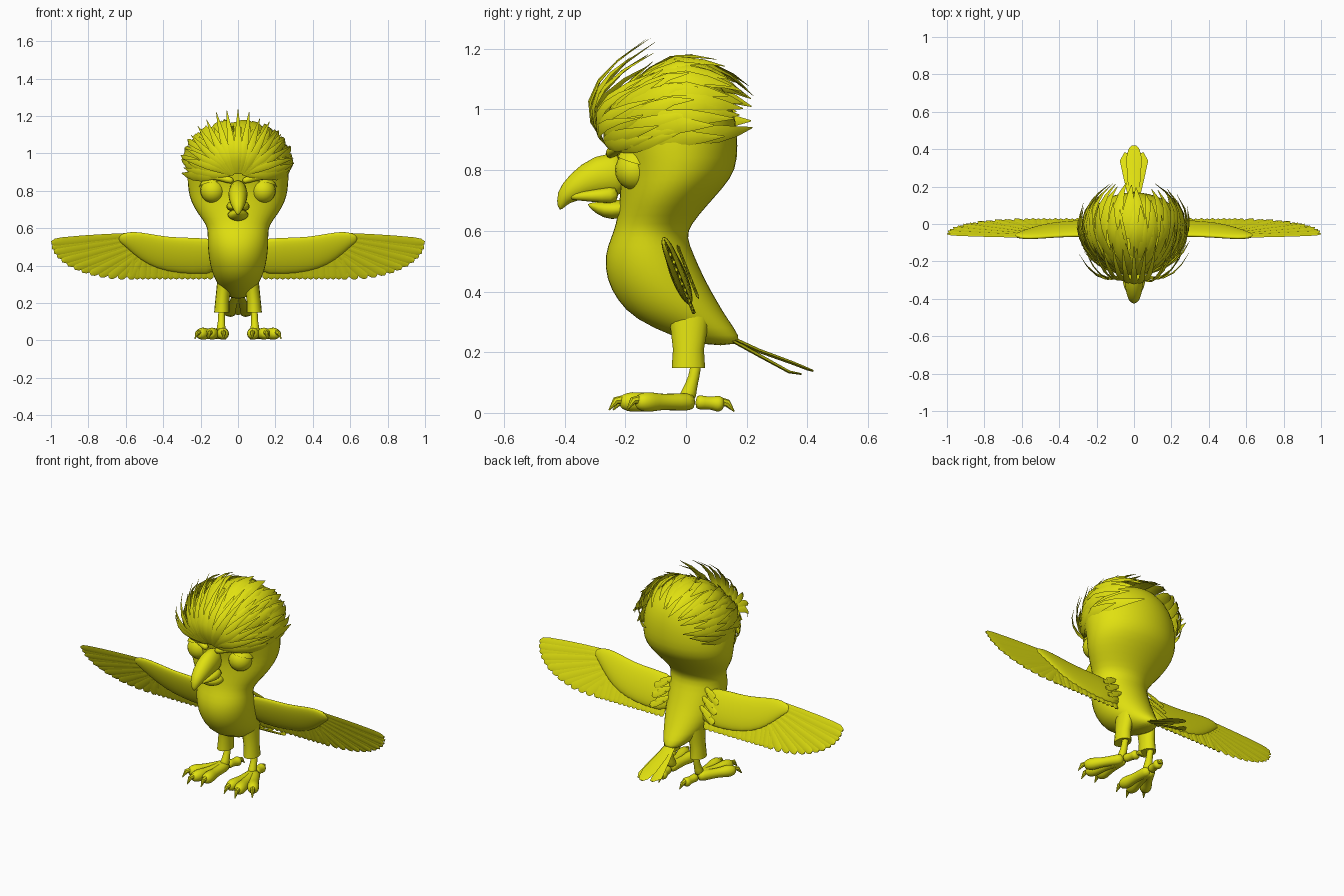
import bpy, bmesh, random
from math import sin, cos, pi, radians
from mathutils import Vector as V

random.seed(4)
cube = bpy.data.objects.get("Cube")
if cube:
    bpy.data.objects.remove(cube)

mat = bpy.data.materials.new("olive yellow")
mat.use_nodes = True
mat.diffuse_color = (0.75, 0.75, 0.005, 1)
mat.node_tree.nodes["Principled BSDF"].inputs["Base Color"].default_value = mat.diffuse_color


def sweep(bm, pts, widths, heights, up=(0, 0, 1), n=4, tangent=None):
    """Loft elliptical rings along a path; up is one vector or one per point."""
    pts = [V(p) for p in pts]
    ups = up if isinstance(up, list) else [up] * len(pts)
    rings = []
    for i, p in enumerate(pts):
        t = V(tangent) if tangent else pts[min(i + 1, len(pts) - 1)] - pts[max(i - 1, 0)]
        t.normalize()
        side = t.cross(V(ups[i])).normalized()
        nrm = side.cross(t)
        ring = []
        for k in range(n):
            a = 2 * pi * k / n
            ring.append(bm.verts.new(p + side * widths[i] * cos(a) + nrm * heights[i] * sin(a)))
        rings.append(ring)
    for a, b in zip(rings, rings[1:]):
        for k in range(n):
            bm.faces.new((a[k], a[(k + 1) % n], b[(k + 1) % n], b[k]))
    bm.faces.new(rings[0])
    bm.faces.new(rings[-1])


def ball(bm, centre, radius):
    new = bmesh.ops.create_uvsphere(bm, u_segments=20, v_segments=12, radius=radius)["verts"]
    bmesh.ops.translate(bm, verts=new, vec=centre)


def finish(name, bm, mirror=False, sub=0, angle=40):
    bmesh.ops.recalc_face_normals(bm, faces=bm.faces[:])
    mesh = bpy.data.meshes.new(name)
    bm.to_mesh(mesh)
    bm.free()
    mesh.materials.append(mat)
    ob = bpy.data.objects.new(name, mesh)
    bpy.context.collection.objects.link(ob)
    bpy.ops.object.select_all(action='DESELECT')
    ob.select_set(True)
    bpy.context.view_layer.objects.active = ob
    if sub:
        mesh.shade_smooth()
        ob.modifiers.new("Smooth", 'SUBSURF').levels = sub
        ob.modifiers["Smooth"].render_levels = sub
    else:
        bpy.ops.object.shade_smooth_by_angle(angle=radians(angle))
    if mirror:
        ob.modifiers.new("Mirror", 'MIRROR').use_axis[0] = True
    return ob


# Body and head: height, front y, back y, half width
profile = [(.222, .06, .17, .03), (.25, -.04, .18, .07), (.31, -.17, .135, .115),
           (.37, -.225, .10, .14), (.44, -.262, .06, .155), (.52, -.268, .025, .162),
           (.58, -.245, 0, .16), (.62, -.23, .015, .168), (.68, -.22, .065, .215),
           (.74, -.215, .12, .25), (.80, -.215, .165, .265), (.88, -.235, .17, .27),
           (.96, -.26, .165, .268), (1.05, -.23, .14, .22), (1.12, -.15, .08, .12)]
bm = bmesh.new()
sweep(bm, [(0, (f + b) / 2, z) for z, f, b, w in profile], [w * 1.02 for z, f, b, w in profile],
      [(b - f) / 2 * 1.02 for z, f, b, w in profile], (0, -1, 0), 20, (0, 0, 1))
finish("body_and_head", bm, sub=1)

# Beak
bm = bmesh.new()
sweep(bm, [(0, -.18, .79), (0, -.29, .785), (0, -.36, .745), (0, -.408, .71), (0, -.416, .668)],
      [.05, .056, .046, .03, .006], [.08, .072, .05, .028, .006], n=12)
finish("upper_beak", bm, sub=1)
bm = bmesh.new()
sweep(bm, [(0, -.18, .675), (0, -.25, .668), (0, -.29, .675), (0, -.325, .688)],
      [.065, .056, .035, .005], [.03, .036, .022, .004], n=12)
finish("lower_beak", bm, sub=1)
bm = bmesh.new()
sweep(bm, [(.03, -.22, .72), (.04, -.28, .715), (.035, -.34, .715), (.02, -.385, .71)],
      [.03, .028, .022, .008], [.035, .025, .018, .008], n=8)
finish("beak_edge", bm, True, 1)

# Eyes with heavy upper lids
bm = bmesh.new()
ball(bm, (.135, -.168, .80), .066)
finish("eye", bm, True)
bm = bmesh.new()
ball(bm, (.135, -.165, .802), .075)
bmesh.ops.bisect_plane(bm, geom=bm.verts[:] + bm.edges[:] + bm.faces[:], clear_inner=True,
                       plane_co=(.135, -.165, .832), plane_no=(.15, .25, 1))
finish("eyelid", bm, True)
bm = bmesh.new()
sweep(bm, [(.02, -.255, .85), (.08, -.235, .868), (.15, -.205, .878), (.22, -.15, .87)],
      [.02, .024, .022, .01], [.022, .02, .016, .008], n=8)
finish("brow", bm, True, 1)

# Head feathers, laid along an ellipsoid that starts at the forehead
centre = V((0, -.035, .965))


def on_skull(t, a, scale):
    p = V((.275 * sin(t) * sin(a), -.235 * cos(t), .2 * sin(t) * cos(a) - .07 * max(cos(t), 0)))
    return centre + p * scale


leaf = [.35, .8, 1, .85, .5, .06]
bm = bmesh.new()
rows = [(75, 150, 16, 102, .16, .034), (50, 125, 19, 108, .14, .034),
        (25, 100, 19, 106, .12, .03), (8, 72, 17, 100, .1, .026)]
for r, (t0, t1, count, reach, lift, width) in enumerate(rows):
    for i in range(count):
        a = radians(reach * (2 * i / (count - 1) - 1) + random.uniform(-3, 3))
        start = radians(t0 + random.uniform(-5, 5))
        end = radians(t1 + random.uniform(-10, 10))
        tip = lift * random.uniform(.5, 1.4)
        bend = random.uniform(-.08, .08)
        pts = []
        for k in range(6):
            s = k / 5
            pts.append(on_skull(start + (end - start) * s, a + bend * s, .97 + .01 * r + tip * s * s))
        sweep(bm, pts, [width * w for w in leaf], [.009 * w for w in leaf], [p - centre for p in pts])
finish("head_feathers", bm, angle=50)

# Curling crest over the forehead
bm = bmesh.new()
for i in range(15):
    a = radians(-80 + 160 * i / 14)
    size = random.uniform(.88, 1.03)
    root = V((.05 * sin(a), -.27, .89))
    mid = V((.2 * sin(a), -.42 + .08 * abs(sin(a)), .93 + .13 * cos(a)))
    tip = V((.3 * sin(a), -.15 + random.uniform(-.04, .06), .92 + .32 * cos(a) * size))
    pts = []
    for k in range(6):
        s = k / 5
        pts.append(root * (1 - s) ** 2 + mid * 2 * s * (1 - s) + tip * s * s)
    sweep(bm, pts, [.02 * w for w in leaf], [.005 * w for w in leaf], [p - centre for p in pts])
finish("crest_feathers", bm, angle=50)


# Wings lie in a slanted plane
def on_wing(x, z, off=0):
    return V((x, -.075 + .4 * (.58 - z) + off, z))


face = (0, -1, -.4)
arm = [(.08, .55, .35, .03), (.25, .552, .35, .026), (.38, .556, .365, .024),
       (.48, .575, .40, .022), (.56, .585, .46, .02), (.61, .575, .51, .016), (.64, .56, .53, .006)]
bm = bmesh.new()
sweep(bm, [on_wing(x, (hi + lo) / 2) for x, hi, lo, th in arm],
      [(hi - lo) * .53 for x, hi, lo, th in arm], [th for x, hi, lo, th in arm], face, 16, (1, 0, 0))
finish("wing_arm", bm, True, 1)

blade = [.6, .85, 1, 1, .85, .35]


def wing_feather(bm, root, tip, width, off=0):
    pts = [on_wing(*root, off).lerp(on_wing(*tip, off), s) for s in (0, .3, .6, .85, .95, 1)]
    sweep(bm, pts, [width * w for w in blade], [.005] * 6, face)


bm = bmesh.new()
for i in range(13):
    s = i / 12
    th = s * pi / 2
    wing_feather(bm, (.58 - .08 * s, .56 - .1 * s),
                 (.58 + .418 * cos(th), .522 - .193 * sin(th)), .026 - .003 * s, .002 * (i % 2))
finish("primary_feathers", bm, True)
bm = bmesh.new()
for i in range(15):
    x = .15 + .03 * i
    wing_feather(bm, (x - .01, .46), (x, .328), .019, .002 * (i % 2))
finish("secondary_feathers", bm, True)
bm = bmesh.new()
for i in range(6):
    x = .15 + .03 * (i % 2)
    z = .53 - .025 * i
    wing_feather(bm, (x - .05, z + .02), (x + .03, z - .02), .018, .035)
finish("shoulder_feathers", bm, True)

# Tail fan
bm = bmesh.new()
sweep(bm, [(0, .14, .25), (0, .24, .205), (0, .35, .165), (0, .40, .145), (0, .42, .138)],
      [.025, .035, .042, .03, .012], [.008, .007, .006, .005, .003])
for sx in (-1, 1):
    sweep(bm, [(sx * .01, .14, .245), (sx * .03, .24, .19), (sx * .046, .34, .135), (sx * .04, .38, .128)],
          [.02, .024, .03, .012], [.006, .006, .005, .003])
finish("tail_feathers", bm)

# Legs
bm = bmesh.new()
sweep(bm, [(.07, .01, .33), (.078, .01, .27), (.084, .008, .21), (.087, .008, .148)],
      [.04, .038, .038, .041], [.07, .06, .051, .055], (0, -1, 0), 16, (0, 0, 1))
finish("thigh", bm, True)
bm = bmesh.new()
sweep(bm, [(.088, .035, .18), (.088, .028, .12), (.09, .01, .075), (.092, 0, .035)],
      [.019, .018, .022, .032], [.02, .018, .025, .035], (0, -1, 0), 12, (0, 0, 1))
finish("shank", bm, True, 1)

# Feet: three front toes and one hind toe, each with a claw
toes = bmesh.new()
claws = bmesh.new()
ankle = V((.092, .03, .036))
for x, y, size in ((.078, -.205, 1), (.15, -.22, 1), (.212, -.165, 1), (.075, .125, .8)):
    end = V((x, y, .036 * size))
    out = (end - ankle).normalized()
    steps = (0, .3, .6, .75, .9, 1)
    radii = [r * size for r in (.034, .028, .027, .035, .033, .018)]
    sweep(toes, [ankle.lerp(end, s) for s in steps], radii, radii, n=12)
    sweep(claws, [end - out * .02 + V((0, 0, .008)), end + out * .012 + V((0, 0, .004)),
                  end + out * .035 - V((0, 0, .027 * size))],
          [.014, .012, .002], [.016, .013, .002], n=8)
finish("toes", toes, True, 1)
finish("claws", claws, True)
